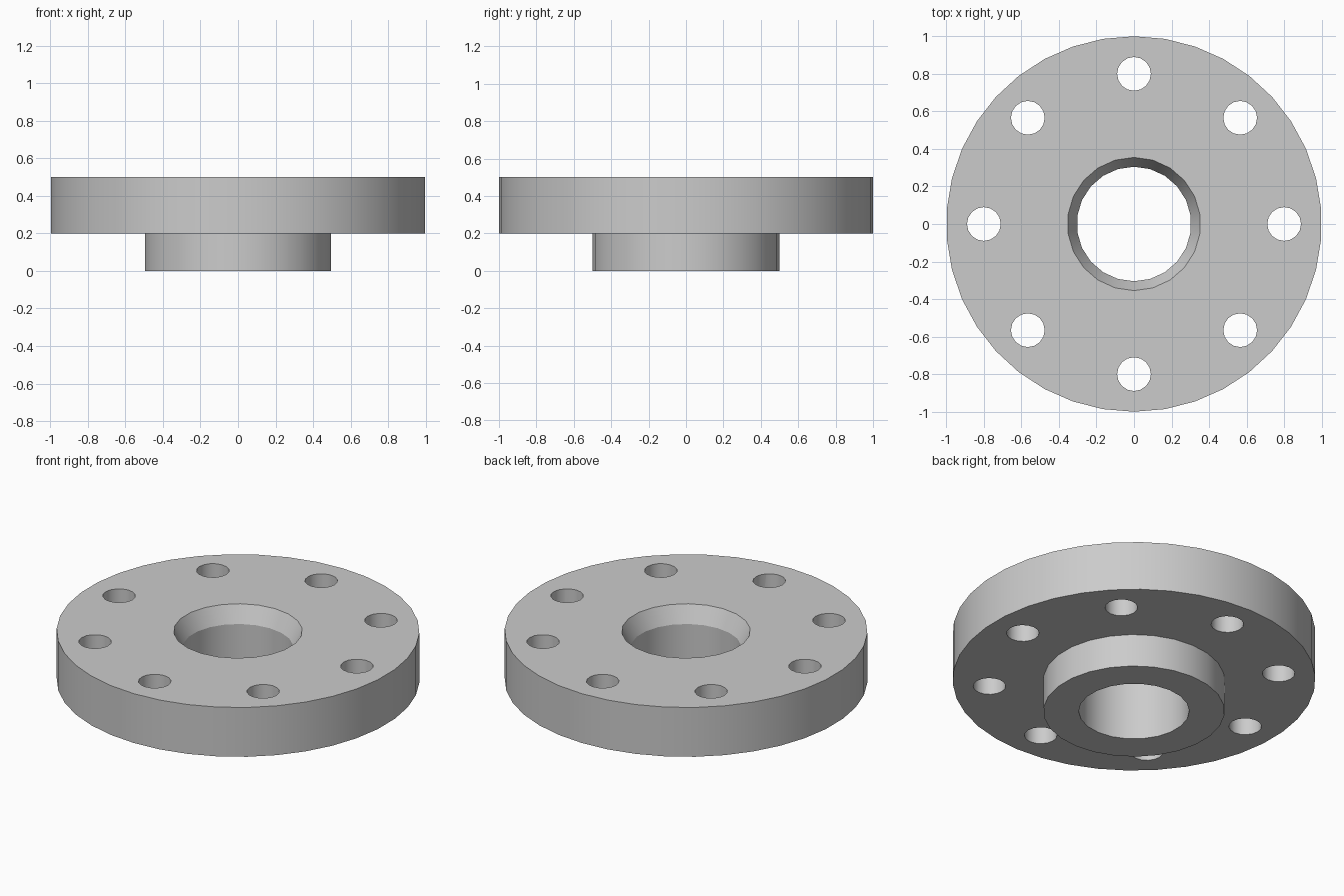
import bpy, bmesh, math

old = bpy.data.objects.get("Cube")
if old:
    bpy.data.objects.remove(old, do_unlink=True)

steel = bpy.data.materials.new("plain_grey")
steel.use_nodes = True
GREY = (0.6, 0.6, 0.6, 1)
steel.diffuse_color = GREY
steel.node_tree.nodes["Principled BSDF"].inputs["Base Color"].default_value = GREY


def turned(name, profile, sides, x=0, y=0):
    """Closed solid turned around a vertical axis; profile is (radius, z) upwards."""
    bm = bmesh.new()
    rings = []
    for r, z in profile:
        angles = [math.pi / 2 + math.tau * i / sides for i in range(sides)]
        rings.append([bm.verts.new((x + r * math.cos(a), y + r * math.sin(a), z)) for a in angles])
    for low, high in zip(rings, rings[1:]):
        for i in range(sides):
            j = (i + 1) % sides
            bm.faces.new((low[i], low[j], high[j], high[i]))
    bm.faces.new(rings[0][::-1])
    bm.faces.new(rings[-1])
    mesh = bpy.data.meshes.new(name)
    bm.to_mesh(mesh)
    bm.free()
    mesh.materials.append(steel)
    obj = bpy.data.objects.new(name, mesh)
    bpy.context.collection.objects.link(obj)
    return obj


def combine(target, tool, operation):
    """Apply a boolean and discard the tool body."""
    mod = target.modifiers.new("cut", "BOOLEAN")
    mod.operation = operation
    mod.solver = "EXACT"
    mod.object = tool
    bpy.context.view_layer.objects.active = target
    bpy.ops.object.modifier_apply(modifier=mod.name)
    bpy.data.objects.remove(tool, do_unlink=True)


TOP, STEP = 0.5, 0.2

# Wide disc with the narrower hub underneath
flange = turned("pipe_flange", [(1, STEP), (1, TOP)], 38)
combine(flange, turned("hub", [(0.5, 0), (0.5, 0.3)], 26), "UNION")

# Central bore with a chamfered mouth, carried on past the top face
bore = [(0.305, -0.1), (0.305, 0.4), (0.355, TOP), (0.38, TOP + 0.05)]
combine(flange, turned("bore_cutter", bore, 22), "DIFFERENCE")

# Ring of eight bolt holes
for i in range(8):
    a = math.tau * i / 8
    hole = turned("bolt_cutter", [(0.09, 0.1), (0.09, 0.6)], 16,
                  0.8 * math.cos(a), 0.8 * math.sin(a))
    combine(flange, hole, "DIFFERENCE")

# Smooth round walls, crisp rims
bpy.ops.object.select_all(action="DESELECT")
flange.select_set(True)
bpy.context.view_layer.objects.active = flange
bpy.ops.object.shade_smooth_by_angle(angle=math.radians(25))
